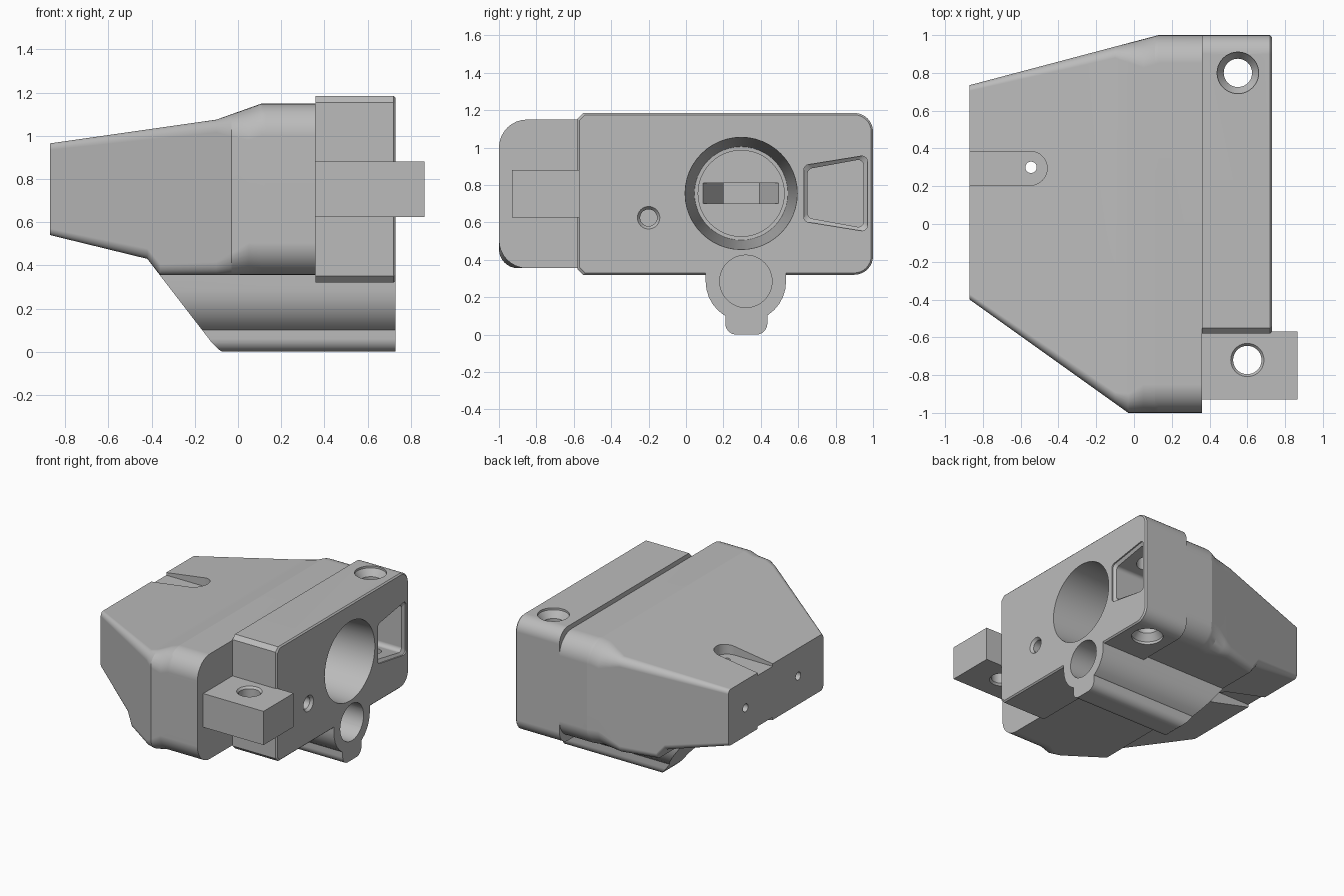
import bpy, bmesh, math
from mathutils import Vector

if "Cube" in bpy.data.objects:
    bpy.data.objects.remove(bpy.data.objects["Cube"], do_unlink=True)

grey = bpy.data.materials.new("light_grey")
grey.use_nodes = True
COLOUR = (0.5, 0.5, 0.5, 1)
grey.diffuse_color = COLOUR
grey.node_tree.nodes["Principled BSDF"].inputs["Base Color"].default_value = COLOUR


def circle(u, v, r, n=48):
    return [(u + r * math.cos(2 * math.pi * i / n), v + r * math.sin(2 * math.pi * i / n))
            for i in range(n)]


def round_poly(corners, radii, n=8):
    """Convex outline whose corners are filleted with the given radii."""
    out = []
    for i, r in enumerate(radii):
        p = Vector(corners[i])
        if r == 0:
            out.append(tuple(p))
            continue
        a = (Vector(corners[i - 1]) - p).normalized()
        b = (Vector(corners[(i + 1) % len(corners)]) - p).normalized()
        half = a.angle(b) / 2
        c = p + (a + b).normalized() * r / math.sin(half)
        t = r / math.tan(half)
        start = math.atan2(*reversed(p + a * t - c))
        end = math.atan2(*reversed(p + b * t - c))
        sweep = (end - start + math.pi) % (2 * math.pi) - math.pi
        for k in range(n + 1):
            ang = start + sweep * k / n
            out.append((c.x + r * math.cos(ang), c.y + r * math.sin(ang)))
    return out


def rect(u0, u1, v0, v1, radii=(0, 0, 0, 0)):
    return round_poly([(u0, v0), (u1, v0), (u1, v1), (u0, v1)], radii)


def loft(name, axis, sections):
    """Closed solid through (position, outline) sections along an axis."""
    place = {"x": lambda p, u, v: (p, u, v),
             "y": lambda p, u, v: (u, p, v),
             "z": lambda p, u, v: (u, v, p)}[axis]
    bm = bmesh.new()
    rings = [[bm.verts.new(place(pos, u, v)) for u, v in pts] for pos, pts in sections]
    n = len(rings[0])
    for lo, hi in zip(rings, rings[1:]):
        for i in range(n):
            j = (i + 1) % n
            bm.faces.new((lo[i], lo[j], hi[j], hi[i]))
    bm.faces.new(rings[0][::-1])
    bm.faces.new(rings[-1])
    bmesh.ops.recalc_face_normals(bm, faces=bm.faces)
    mesh = bpy.data.meshes.new(name)
    bm.to_mesh(mesh)
    bm.free()
    mesh.materials.append(grey)
    ob = bpy.data.objects.new(name, mesh)
    bpy.context.collection.objects.link(ob)
    return ob


def drill(axis, u, v, steps):
    """Round cutter from (position, radius) steps."""
    return loft("cutter", axis, [(p, circle(u, v, r)) for p, r in steps])


def combine(ob, tool, operation):
    mod = ob.modifiers.new("combine", "BOOLEAN")
    mod.operation, mod.solver, mod.object = operation, "EXACT", tool
    bpy.context.view_layer.objects.active = ob
    bpy.ops.object.modifier_apply(modifier=mod.name)
    bpy.data.objects.remove(tool, do_unlink=True)


def along(x, keys):
    """Linear interpolation through (x, value) keys."""
    for (xa, va), (xb, vb) in zip(keys, keys[1:]):
        if x <= xb:
            return va + (vb - va) * (x - xa) / (xb - xa)
    return keys[-1][1]


# Tapered body, lofted through rounded sections
TOP = [(-0.87, 0.965), (-0.1, 1.075), (0.11, 1.15), (0.36, 1.15)]
BOTTOM = [(-0.87, 0.54), (-0.42, 0.43), (-0.36, 0.355), (0.36, 0.355)]
FRONT = [(-0.87, -0.4), (-0.03, -1), (0.36, -1)]
BACK = [(-0.87, 0.735), (0.13, 1), (0.36, 1)]
ROUND = [(-0.87, 0.03), (-0.1, 0.06), (0.05, 0.15), (0.36, 0.15)]
sections = []
for x in (-0.87, -0.42, -0.36, -0.1, -0.03, 0.05, 0.11, 0.13, 0.36):
    y0, y1, z0, z1 = (along(x, k) for k in (FRONT, BACK, BOTTOM, TOP))
    sections.append((x, rect(y0, y1, z0, z1, [along(x, ROUND)] * 4)))
body = loft("housing_body", "x", sections)


# Thick mounting plate with chamfered front corners and rounded back corners
def plate_outline(d):
    y0, y1, z0, z1, c = -0.58 + d, 1 - d, 0.32 + d, 1.185 - d, 0.03
    return round_poly([(y0, z0 + c), (y0 + c, z0), (y1, z0), (y1, z1), (y0 + c, z1), (y0, z1 - c)],
                      [0, 0, 0.1 - d, 0.1 - d, 0, 0])


plate = loft("mounting_plate", "x", [(0.36, plate_outline(0)), (0.72, plate_outline(0)),
                                     (0.73, plate_outline(0.01))])

# Lower tube and its rib, both with a slanted inner end
tube = loft("lower_tube", "x", [(x, rect(0.105, 0.535, 0.07, 0.45, (0.214, 0.214, 0, 0)))
                                for x in (-0.5, 0.73)])
rib = loft("lower_rib", "x", [(x, rect(0.21, 0.435, 0, 0.2, (0.06, 0.06, 0, 0)))
                              for x in (-0.5, 0.73)])
slant = [(-0.474, 0.5), (-0.12, 0.04), (-0.09, 0.01), (-0.055, -0.01), (-0.055, -0.05),
         (-0.7, -0.05), (-0.7, 0.5)]
for part in (tube, rib):
    combine(part, loft("cutter", "y", [(0, slant), (0.7, slant)]), "DIFFERENCE")

# Side arm
arm = loft("side_arm", "x", [(x, rect(-0.93, -0.57, 0.625, 0.88)) for x in (0.3, 0.865)])

for part in (plate, tube, rib, arm):
    combine(body, part, "UNION")


def pocket_outline(d):
    return round_poly([(0.63 + d, 0.605 + d), (0.97 - d, 0.55 + d),
                       (0.97 - d, 0.96 - d), (0.63 + d, 0.905 - d)], [0.03] * 4)


def slot_outline():
    return rect(-1, -0.46, 0.205, 0.385, (0, 0.089, 0.089, 0))


cutters = [
    # Main bore with a stepped floor
    drill("x", 0.295, 0.755, [(0.75, 0.302), (0.73, 0.3), (-0.3, 0.25), (-0.301, 0.23), (-0.32, 0.23)]),
    # Narrowing slot in the bore floor
    loft("cutter", "x", [(x, rect(a, b, 0.7, 0.81)) for x, a, b in
                         ((-0.3, 0.08, 0.505), (-0.5, 0.2, 0.39), (-0.6, 0.2, 0.39))]),
    # Lower bore
    drill("x", 0.32, 0.285, [(0.75, 0.14), (0, 0.14)]),
    # Four-sided pocket
    loft("cutter", "x", [(0.75, pocket_outline(0)), (0.72, pocket_outline(0)),
                         (0.705, pocket_outline(0.02)), (0.4, pocket_outline(0.02))]),
    # Small screw hole
    drill("x", -0.2, 0.625, [(0.75, 0.06), (0.73, 0.06), (0.71, 0.045), (0.4, 0.045)]),
    # Vertical bolt holes through the plate and the arm
    drill("z", 0.55, 0.8, [(1.2, 0.11), (1.17, 0.11), (1.12, 0.075), (0.39, 0.075),
                           (0.34, 0.11), (0.3, 0.11)]),
    drill("z", 0.6, -0.72, [(0.9, 0.088), (0.88, 0.088), (0.865, 0.075), (0.64, 0.075),
                            (0.625, 0.088), (0.6, 0.088)]),
    # Shallow top and bottom slots joined by a pin hole
    loft("cutter", "z", [(0.945, slot_outline()), (1.2, slot_outline())]),
    loft("cutter", "z", [(0.3, slot_outline()), (0.56, slot_outline())]),
    drill("z", -0.545, 0.3, [(0.4, 0.03), (1.1, 0.03)]),
]
# Pin holes in the narrow end
for y in (0.53, -0.1):
    cutters.append(drill("x", y, 0.755, [(-0.9, 0.03), (-0.6, 0.03)]))
for cutter in cutters:
    combine(body, cutter, "DIFFERENCE")

# Smooth fillets and bores, keep the edges sharp
bpy.ops.object.select_all(action="DESELECT")
body.select_set(True)
bpy.context.view_layer.objects.active = body
bpy.ops.object.shade_smooth_by_angle(angle=math.radians(14))
weighted = body.modifiers.new("weighted_normals", "WEIGHTED_NORMAL")
weighted.keep_sharp = True
